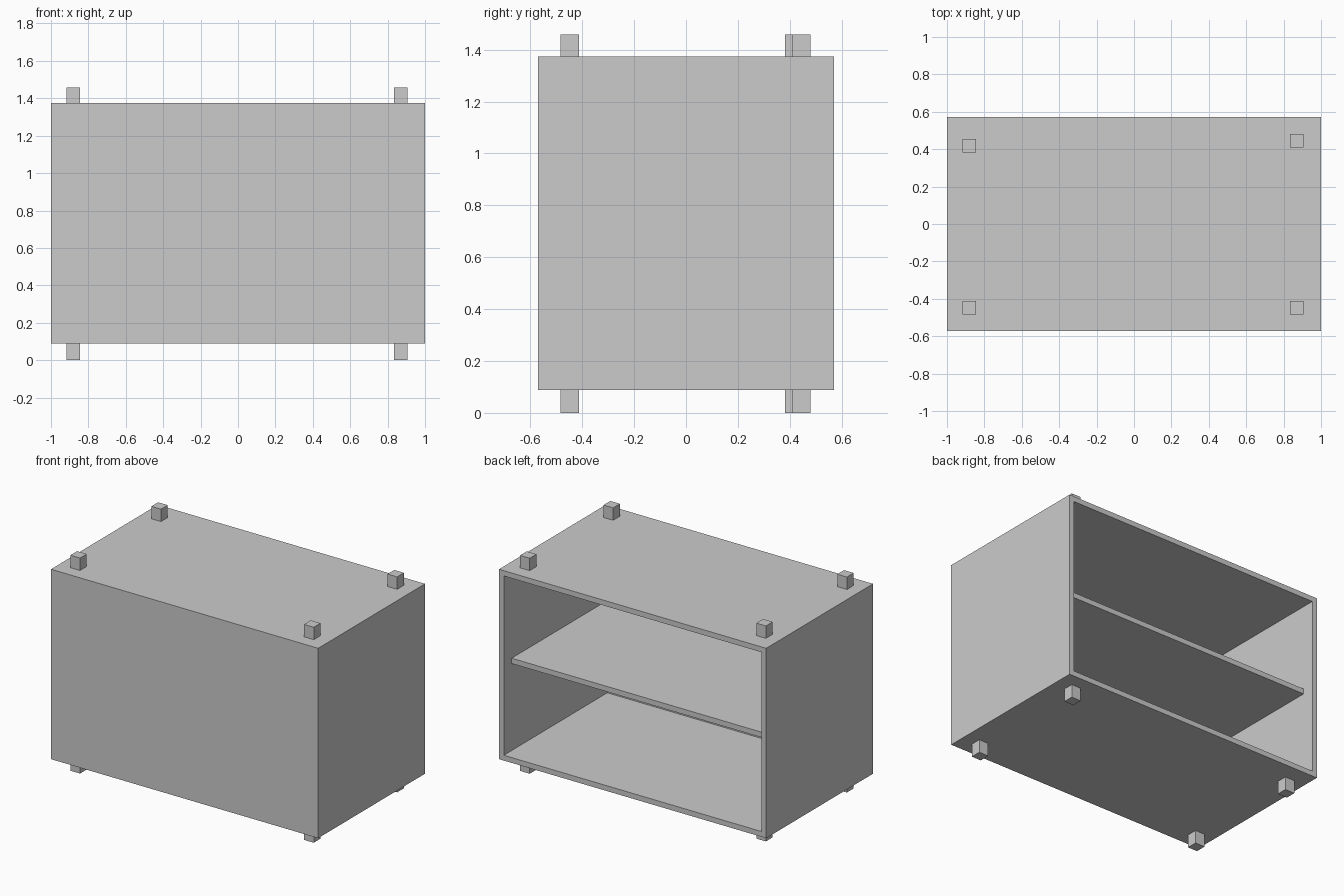
import bpy, bmesh
from mathutils import Vector

if "Cube" in bpy.data.objects:
    bpy.data.objects.remove(bpy.data.objects["Cube"])

WALL = 0.036
HALF_X, HALF_Y = 1.0, 0.571
Z_LOW, Z_HIGH, Z_END = 0.089, 1.374, 1.458


def box(name, lo, hi, open_back=False):
    """Axis-aligned box; open_back hollows it out from the +y face."""
    lo, hi = Vector(lo), Vector(hi)
    size, mid = hi - lo, (lo + hi) / 2
    bm = bmesh.new()
    bmesh.ops.create_cube(bm, size=1)
    bmesh.ops.scale(bm, vec=size, verts=bm.verts)
    if open_back:
        bm.normal_update()
        back = max(bm.faces, key=lambda f: f.calc_center_median().y)
        bmesh.ops.inset_region(bm, faces=[back], thickness=WALL, use_even_offset=True)
        res = bmesh.ops.extrude_discrete_faces(bm, faces=[back])
        verts = list(res["faces"][0].verts)
        bmesh.ops.translate(bm, verts=verts, vec=(0, WALL - size.y, 0))
        bmesh.ops.recalc_face_normals(bm, faces=bm.faces)
    mesh = bpy.data.meshes.new(name)
    bm.to_mesh(mesh)
    bm.free()
    obj = bpy.data.objects.new(name, mesh)
    obj.location = mid
    bpy.context.collection.objects.link(obj)
    return obj


# Cabinet shell, open at the back
box("cabinet_shell", (-HALF_X, -HALF_Y, Z_LOW), (HALF_X, HALF_Y, Z_HIGH), open_back=True)

# Middle shelf, set in from the opening
shelf_z = (Z_LOW + Z_HIGH) / 2
box("shelf", (-HALF_X + WALL, -HALF_Y + WALL, shelf_z - WALL / 2),
    (HALF_X - WALL, HALF_Y - 0.084, shelf_z + WALL / 2))

# Square feet below and matching blocks on top (back left one sits further in)
R = 0.036
corners = {
    "front_left": (-0.88, -0.448),
    "front_right": (0.87, -0.448),
    "back_left": (-0.88, 0.418),
    "back_right": (0.87, 0.444),
}
for corner, (x, y) in corners.items():
    for part, z0, z1 in (("foot", 0, Z_LOW), ("top_block", Z_HIGH, Z_END)):
        box(f"{corner}_{part}", (x - R, y - R, z0), (x + R, y + R, z1))
